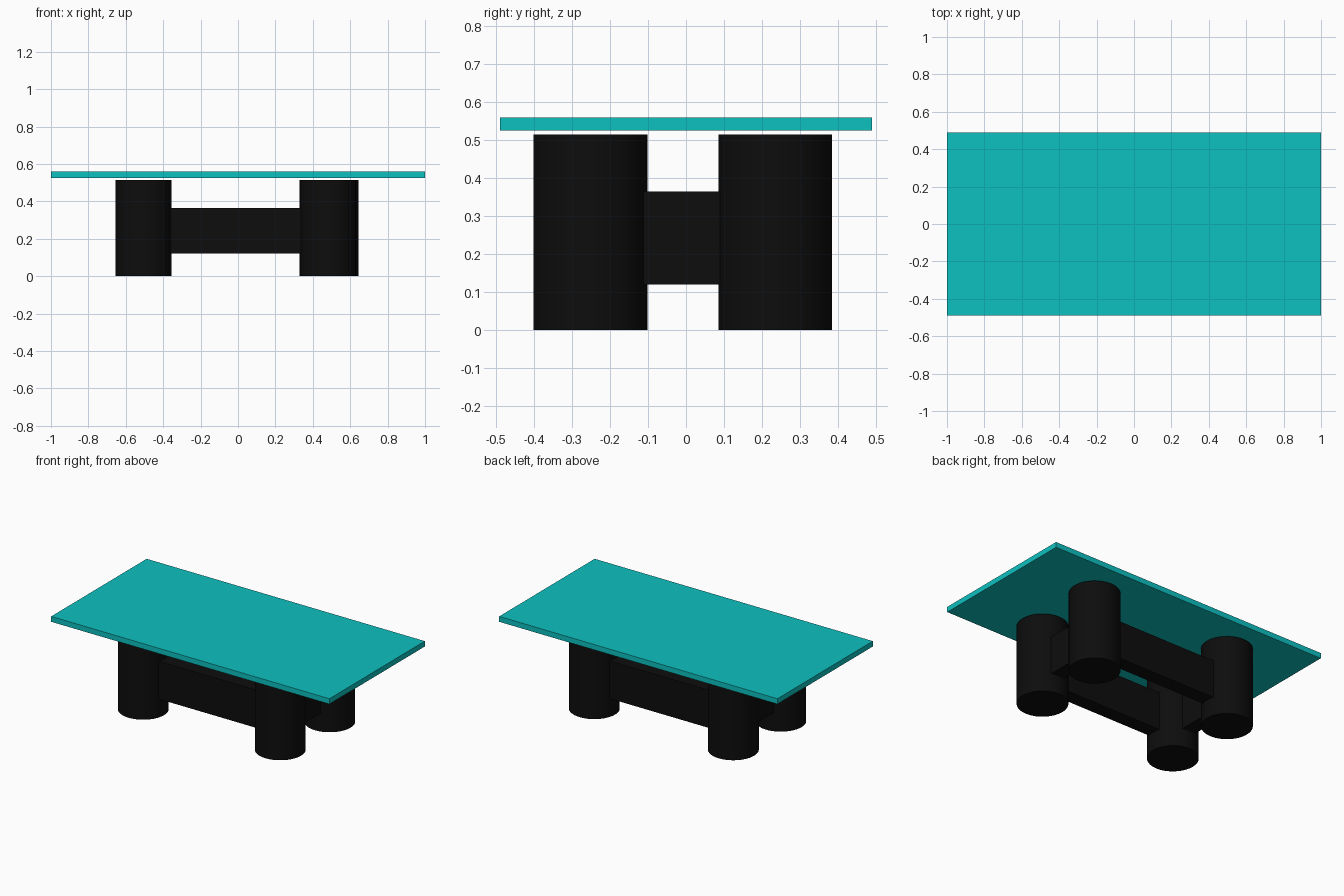
import bpy, math
from mathutils import Vector

cube = bpy.data.objects.get("Cube")
if cube:
    bpy.data.objects.remove(cube, do_unlink=True)


def material(name, rgb):
    m = bpy.data.materials.new(name)
    m.use_nodes = True
    m.diffuse_color = (*rgb, 1)
    m.node_tree.nodes["Principled BSDF"].inputs["Base Color"].default_value = (*rgb, 1)
    return m


teal = material("teal", (0.004, 0.53, 0.53))
black = material("black", (0.004, 0.004, 0.004))


def box(name, low, high, mat):
    low, high = Vector(low), Vector(high)
    bpy.ops.mesh.primitive_cube_add(size=1, location=(low + high) / 2)
    ob = bpy.context.object
    ob.name = name
    ob.scale = high - low
    bpy.ops.object.transform_apply(location=False, rotation=False, scale=True)
    ob.data.materials.append(mat)


# Table top, floating just above the legs
box("table_top", (-1, -0.49, 0.525), (1, 0.49, 0.56), teal)

# Round legs
LEG_HEIGHT = 0.515
legs = {
    "front_left_leg": (0.48, -0.252),
    "front_right_leg": (-0.505, -0.252),
    "back_left_leg": (0.495, 0.235),
    "back_right_leg": (-0.505, 0.235),
}
for name, (x, y) in legs.items():
    bpy.ops.mesh.primitive_cylinder_add(vertices=48, radius=0.15, depth=LEG_HEIGHT,
                                        location=(x, y, LEG_HEIGHT / 2))
    leg = bpy.context.object
    leg.name = name
    leg.data.materials.append(black)
    bpy.ops.object.shade_smooth_by_angle(angle=math.radians(40))

# Rails joining the legs into a rectangular frame
BOTTOM, TOP, HALF = 0.12, 0.365, 0.047
for name, y in (("front_rail", -0.25), ("back_rail", 0.235)):
    box(name, (-0.5, y - HALF, BOTTOM), (0.48, y + HALF, TOP), black)
for name, x in (("left_rail", 0.485), ("right_rail", -0.505)):
    box(name, (x - HALF, -0.25, BOTTOM), (x + HALF, 0.235, TOP), black)
